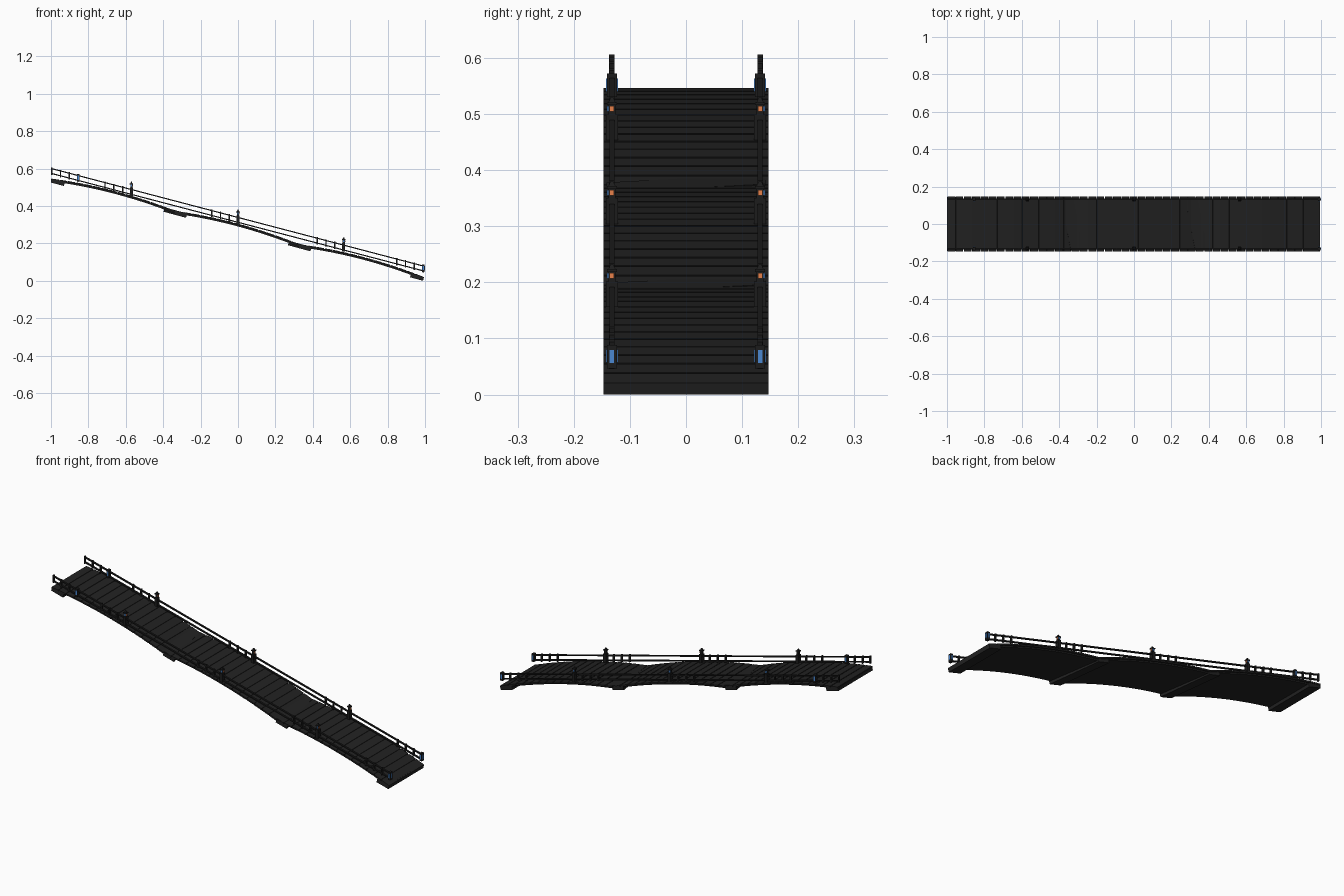
import bpy, bmesh, math
from mathutils import Matrix, Vector

if "Cube" in bpy.data.objects:
    bpy.data.objects.remove(bpy.data.objects["Cube"])


def material(name, rgb):
    m = bpy.data.materials.new(name)
    m.use_nodes = True
    m.diffuse_color = (*rgb, 1)
    m.node_tree.nodes["Principled BSDF"].inputs["Base Color"].default_value = (*rgb, 1)
    return m


DECK = material("charcoal", (0.016, 0.016, 0.016))
RAIL = material("dark iron", (0.012, 0.012, 0.012))
ORANGE = material("orange light", (0.80, 0.22, 0.07))
BLUE = material("blue light", (0.07, 0.25, 0.65))


def box(bm, center, size, slope=0.0, skew=0.0, taper=1.0):
    """Box tilted along x, optionally skewed in plan or tapered to the top."""
    turn = Matrix.Rotation(-math.atan(slope), 4, "Y")
    for v in bmesh.ops.create_cube(bm, size=1)["verts"]:
        k = taper if v.co.z > 0 else 1
        p = Vector((v.co.x * size[0] * k, v.co.y * size[1] * k, v.co.z * size[2]))
        p.x += skew * p.y
        v.co = turn @ p + Vector(center)


def finish(bm, name, mat):
    bmesh.ops.recalc_face_normals(bm, faces=bm.faces)
    me = bpy.data.meshes.new(name)
    bm.to_mesh(me)
    bm.free()
    me.materials.append(mat)
    ob = bpy.data.objects.new(name, me)
    bpy.context.collection.objects.link(ob)
    return ob


# Three shallow arches stepping down the slope
SEAMS = [(-1.0, 0.547), (-0.335, 0.374), (0.33, 0.195), (0.99, 0.022)]
BULGE = 0.022
PLANKS = 15


def arch_point(a, b, t):
    return Vector((a[0] + (b[0] - a[0]) * t, 0,
                   a[1] + (b[1] - a[1]) * t + BULGE * 4 * t * (1 - t)))


for i, (a, b) in enumerate(zip(SEAMS, SEAMS[1:])):
    # Planks laid across the arch
    bm = bmesh.new()
    for k in range(PLANKS):
        p, q = arch_point(a, b, k / PLANKS), arch_point(a, b, (k + 1) / PLANKS)
        d = q - p
        mid = (p + q) / 2 - Vector((0, 0, 0.004))
        box(bm, mid, (d.length - 0.005, 0.294, 0.008), d.z / d.x)
    finish(bm, f"deck_planks_{i + 1}", DECK)

    # Curved sheet under the planks
    bm = bmesh.new()
    rings = []
    for k in range(PLANKS + 1):
        p = arch_point(a, b, k / PLANKS)
        rings.append([bm.verts.new((p.x, y, p.z - drop)) for y, drop in
                      ((-0.137, 0.003), (0.137, 0.003), (0.137, 0.015), (-0.137, 0.015))])
    for r, s in zip(rings, rings[1:]):
        for j in range(4):
            bm.faces.new((r[j], r[j - 1], s[j - 1], s[j]))
    bm.faces.new(rings[0])
    bm.faces.new(rings[-1])
    finish(bm, f"arch_underside_{i + 1}", DECK)

# Skewed bearing slabs at the seams
bm = bmesh.new()
for x, z in SEAMS[1:3]:
    box(bm, (x, 0, z - 0.009), (0.068, 0.284, 0.024), -0.27, -0.2)
finish(bm, "pier_slabs", DECK)

# Bearing slabs at both ends
bm = bmesh.new()
box(bm, (-0.963, 0, 0.526), (0.072, 0.29, 0.020), -0.27)
box(bm, (0.957, 0, 0.020), (0.072, 0.294, 0.021), -0.27)
finish(bm, "end_slabs", DECK)


# Railings with short posts, lanterns and lights
def rail_z(x):
    return 0.339 - 0.262 * x


GROUPS = (-0.855, -0.57, 0.0, 0.565, 0.99)
LANTERNS = GROUPS[1:4]

for side, label in ((-1, "right"), (1, "left")):
    y = 0.132 * side
    bm = bmesh.new()
    for drop in (0, 0.026):
        box(bm, (0, y, rail_z(0) - drop), (2.06, 0.009, 0.006), -0.262)
    geom = list(bm.verts) + list(bm.edges) + list(bm.faces)
    for sx in (-1, 1):
        geom = list(bm.verts) + list(bm.edges) + list(bm.faces)
        bmesh.ops.bisect_plane(bm, geom=geom, plane_co=(sx * 0.997, 0, 0),
                               plane_no=(sx, 0, 0), clear_outer=True)
    bmesh.ops.holes_fill(bm, edges=bm.edges)
    finish(bm, f"{label}_rails", RAIL)

    bm = bmesh.new()
    for end in GROUPS:
        for k in range(4):
            x = max(end - 0.047 * k, -0.995)
            box(bm, (x, y, rail_z(x) - 0.014), (0.007, 0.010, 0.040))
    finish(bm, f"{label}_rail_posts", RAIL)

    # Housings for the blue end lights
    bm = bmesh.new()
    for x in (GROUPS[0], GROUPS[-1]):
        box(bm, (x, y, rail_z(x) - 0.012), (0.014, 0.018, 0.042))
    finish(bm, f"{label}_light_housings", RAIL)

    # Lantern: wide foot, collar, lamp box and pointed cap
    bm = bmesh.new()
    for x in LANTERNS:
        z = rail_z(x)
        box(bm, (x, y, z - 0.012), (0.016, 0.022, 0.046))
        box(bm, (x, y, z + 0.021), (0.012, 0.012, 0.022))
        box(bm, (x, y, z + 0.030), (0.019, 0.018, 0.005))
        box(bm, (x, y, z + 0.037), (0.013, 0.013, 0.010), taper=0.3)
    finish(bm, f"{label}_lanterns", RAIL)

    bm = bmesh.new()
    for x in LANTERNS:
        box(bm, (x + 0.007, y, rail_z(x) + 0.021), (0.004, 0.008, 0.010))
    finish(bm, f"{label}_orange_lights", ORANGE)

    bm = bmesh.new()
    for x in LANTERNS:
        box(bm, (x, y + side * 0.007, rail_z(x) + 0.021), (0.008, 0.004, 0.010))
    for x in (GROUPS[0], GROUPS[-1]):
        box(bm, (x, y, rail_z(x) - 0.011), (0.008, 0.021, 0.023))
    box(bm, (0.997, y, 0.068), (0.004, 0.008, 0.023))
    finish(bm, f"{label}_blue_lights", BLUE)
